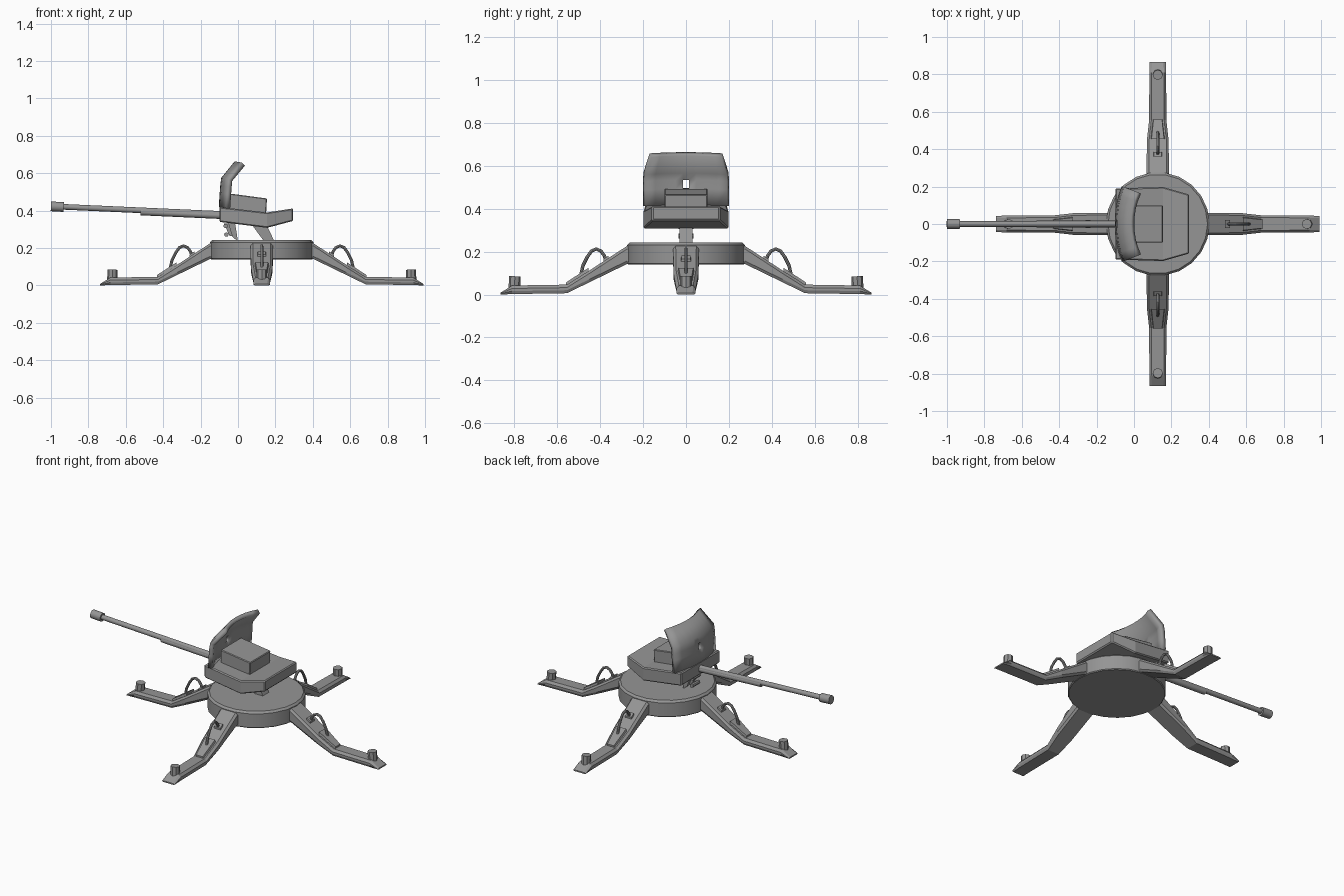
import bpy, bmesh, math
from mathutils import Vector, Matrix

cube = bpy.data.objects.get("Cube")
if cube:
    bpy.data.objects.remove(cube, do_unlink=True)

CENTRE = Vector((0.127, 0, 0))

steel = bpy.data.materials.new("grey_steel")
steel.use_nodes = True
steel.diffuse_color = (0.3, 0.3, 0.3, 1)
steel.node_tree.nodes["Principled BSDF"].inputs["Base Color"].default_value = (0.3, 0.3, 0.3, 1)


def finish(name, bm, smooth=False, bevel=0.0):
    bmesh.ops.recalc_face_normals(bm, faces=bm.faces)
    mesh = bpy.data.meshes.new(name)
    bm.to_mesh(mesh)
    bm.free()
    mesh.materials.append(steel)
    ob = bpy.data.objects.new(name, mesh)
    bpy.context.collection.objects.link(ob)
    if bevel:
        mod = ob.modifiers.new("edge", "BEVEL")
        mod.width = bevel
        mod.segments = 1
    if smooth:
        bpy.ops.object.select_all(action="DESELECT")
        ob.select_set(True)
        bpy.context.view_layer.objects.active = ob
        bpy.ops.object.shade_smooth_by_angle(angle=math.radians(35))
    return ob


def loft(name, rings, **kw):
    """Closed solid through a list of equal-length rings of points."""
    bm = bmesh.new()
    loops = [[bm.verts.new(p) for p in ring] for ring in rings]
    for a, b in zip(loops, loops[1:]):
        for i in range(len(a)):
            j = (i + 1) % len(a)
            bm.faces.new((a[i], a[j], b[j], b[i]))
    bm.faces.new(loops[0])
    bm.faces.new(loops[-1])
    return finish(name, bm, **kw)


def side_prism(name, profile, half, **kw):
    """Side profile in x, z extruded across y."""
    return loft(name, [[(x, s * half, z) for x, z in profile] for s in (-1, 1)], **kw)


def rod(name, a, b, radius, sides=16):
    a, b = Vector(a), Vector(b)
    bm = bmesh.new()
    place = Matrix.Translation((a + b) / 2) @ (b - a).to_track_quat("Z", "Y").to_matrix().to_4x4()
    bmesh.ops.create_cone(bm, cap_ends=True, segments=sides, radius1=radius, radius2=radius,
                          depth=(b - a).length, matrix=place)
    return finish(name, bm, smooth=True)


# Round base with a bevelled rim
def circle(r, z, n=22):
    return [CENTRE + Vector((r * math.cos(2 * math.pi * i / n), r * math.sin(2 * math.pi * i / n), z))
            for i in range(n)]


loft("base_disc", [circle(0.272, 0.14), circle(0.277, 0.145), circle(0.277, 0.23), circle(0.266, 0.242)],
     smooth=True)


# Four legs, each with a ramp plate, carrying handle and foot bolt
def leg_ring(r, w, top, bottom):
    c = min(0.014, (top - bottom) * 0.4)
    return [(r, -w * 0.85, bottom), (r, w * 0.85, bottom), (r, w, bottom + c), (r, w, top - c),
            (r, w - 0.012, top), (r, -w + 0.012, top), (r, -w, top - c), (r, -w, bottom + c)]


def slope_z(r):
    return 0.225 - (r - 0.275) * 0.65


def ramp_ring(r, w, rise):
    z = slope_z(r)
    return [(r, -w, z - 0.02), (r, w, z - 0.02), (r, w * 0.8, z + rise), (r, -w * 0.8, z + rise)]


def tube(name, path, radius, sides=8):
    pts = [Vector((x, 0, z)) for x, z in path]
    rings = []
    for i, p in enumerate(pts):
        t = (pts[min(i + 1, len(pts) - 1)] - pts[max(i - 1, 0)]).normalized()
        n = Vector((-t.z, 0, t.x))
        rings.append([p + radius * (math.cos(a) * n + math.sin(a) * Vector((0, 1, 0)))
                      for a in (2 * math.pi * k / sides for k in range(sides))])
    return loft(name, rings, smooth=True)


HANDLE = [(0.37, 0.14), (0.38, 0.18), (0.396, 0.202), (0.418, 0.212), (0.44, 0.203),
          (0.46, 0.175), (0.48, 0.135), (0.49, 0.09)]

for index, side in enumerate(("left", "back", "right", "front")):
    parts = [
        loft(side + "_leg", [leg_ring(0.2, 0.06, 0.228, 0.142), leg_ring(0.275, 0.06, 0.226, 0.142),
                             leg_ring(0.45, 0.058, 0.112, 0.057), leg_ring(0.555, 0.046, 0.046, 0.006),
                             leg_ring(0.81, 0.045, 0.042, 0.002), leg_ring(0.865, 0.043, 0.008, 0.0)]),
        loft(side + "_leg_ramp", [ramp_ring(0.455, 0.042, 0.016), ramp_ring(0.56, 0.028, 0.016)]),
        loft(side + "_handle_foot", [ramp_ring(0.36, 0.026, 0.012), ramp_ring(0.385, 0.026, 0.012)]),
        tube(side + "_handle", HANDLE, 0.008),
        rod(side + "_foot_bolt", (0.8, 0, 0.03), (0.797, 0, 0.085), 0.027, 8),
    ]
    for ob in parts:
        ob.matrix_world = Matrix.Translation(CENTRE) @ Matrix.Rotation(index * math.pi / 2, 4, "Z")

# Struts that carry the gun body, with a small trigger bracket
side_prism("front_strut", [(-0.06, 0.36), (-0.02, 0.36), (0.0, 0.235), (-0.03, 0.26)], 0.03)
side_prism("rear_strut", [(0.07, 0.33), (0.15, 0.33), (0.195, 0.235), (0.14, 0.235)], 0.03)
side_prism("trigger_plate", [(-0.075, 0.33), (-0.05, 0.33), (-0.03, 0.265), (-0.045, 0.265)], 0.012)
for z, x in ((0.318, -0.066), (0.272, -0.062)):
    rod("trigger_bar", (x, -0.035, z), (x, 0.035, z), 0.012, 8)

# Gun body, bent upward and narrowed at the tail
BODY = [(-0.1, 0.19, 0.34, 0.42), (0.155, 0.198, 0.308, 0.39), (0.295, 0.158, 0.345, 0.412)]
loft("gun_body", [[(x, -w, lo), (x, w, lo), (x, w, hi), (x, -w, hi)] for x, w, lo, hi in BODY], bevel=0.006)
side_prism("ammo_box", [(-0.05, 0.39), (0.15, 0.38), (0.155, 0.465), (-0.05, 0.492)], 0.1, bevel=0.004)

# Barrel, sleeve and muzzle
rod("barrel", (-0.95, 0, 0.421), (-0.08, 0, 0.382), 0.015)
rod("barrel_sleeve", (-0.52, 0, 0.393), (-0.08, 0, 0.373), 0.018)
rod("muzzle", (-1.0, 0, 0.423), (-0.932, 0, 0.419), 0.026)

# Curved shield with a sighting slot and a top leaning back
ROWS = [(0.418, 0.196, -0.09), (0.495, 0.196, -0.085), (0.535, 0.196, -0.082), (0.57, 0.194, -0.078),
        (0.655, 0.166, -0.008)]
COLUMNS = [-1, -0.75, -0.5, -0.25, -0.07, 0.07, 0.25, 0.5, 0.75, 1]
bm = bmesh.new()
grid = [[bm.verts.new((x + 0.036 * abs(c) ** 2.2, c * w, z - 0.006 * c * c)) for c in COLUMNS]
        for z, w, x in ROWS]
for i in range(len(ROWS) - 1):
    for j in range(len(COLUMNS) - 1):
        if not (i == 1 and j == 4):
            bm.faces.new((grid[i][j], grid[i][j + 1], grid[i + 1][j + 1], grid[i + 1][j]))
shield = finish("gun_shield", bm, smooth=True)
wall = shield.modifiers.new("thickness", "SOLIDIFY")
wall.thickness = 0.026
wall.offset = 0
